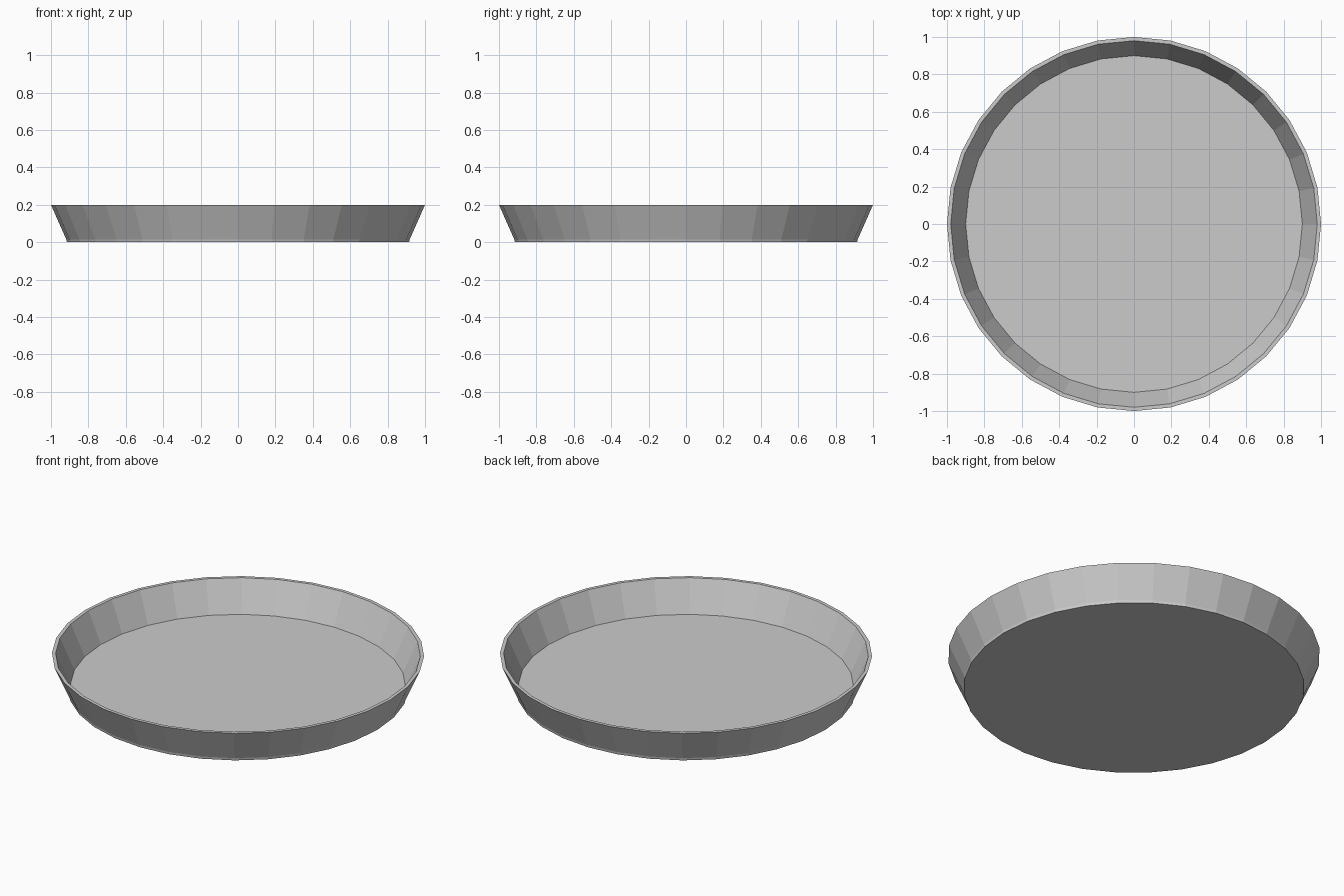
import bpy, bmesh, math

if "Cube" in bpy.data.objects:
    bpy.data.objects.remove(bpy.data.objects["Cube"])

SIDES = 32
# Profile (radius, height): outside bottom, foot strip, outer rim, inner rim, floor
PROFILE = [(0.915, 0.0), (0.918, 0.015), (1.0, 0.2), (0.98, 0.2), (0.90, 0.02)]

bm = bmesh.new()
rings = []
for r, z in PROFILE:
    rings.append([bm.verts.new((r * math.cos(2 * math.pi * i / SIDES),
                                r * math.sin(2 * math.pi * i / SIDES), z))
                  for i in range(SIDES)])

# Sloped wall, rim and inner wall
for a, b in zip(rings, rings[1:]):
    for i in range(SIDES):
        j = (i + 1) % SIDES
        bm.faces.new((a[i], a[j], b[j], b[i]))

# Underside and inner floor
bm.faces.new(rings[0][::-1])
bm.faces.new(rings[-1])
bmesh.ops.recalc_face_normals(bm, faces=bm.faces[:])

mesh = bpy.data.meshes.new("round_tray")
bm.to_mesh(mesh)
bm.free()
tray = bpy.data.objects.new("round_tray", mesh)
bpy.context.collection.objects.link(tray)
